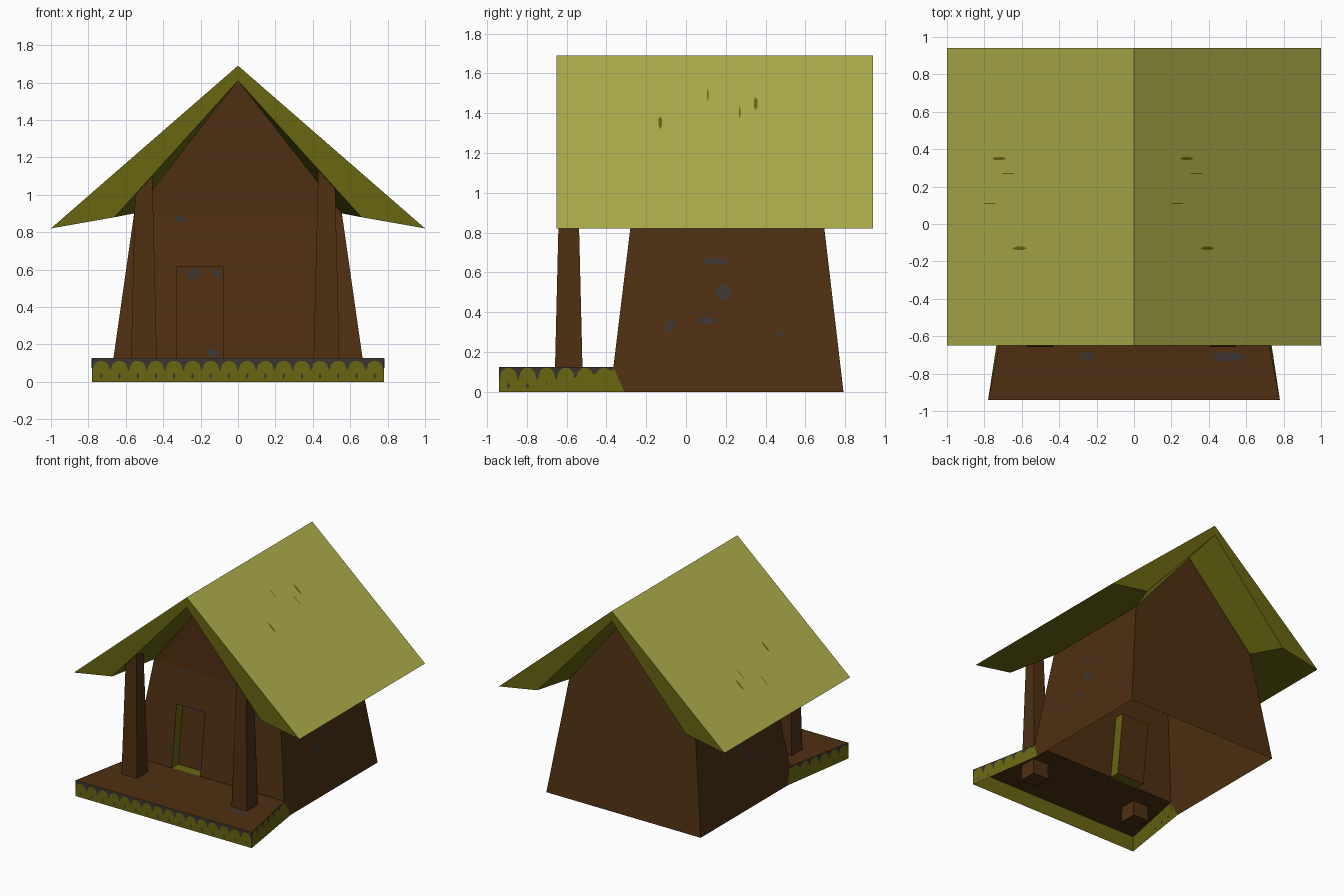
import bpy, bmesh, math
from mathutils import Vector

if "Cube" in bpy.data.objects:
    bpy.data.objects.remove(bpy.data.objects["Cube"])


def mat(name, rgb):
    m = bpy.data.materials.new(name)
    lin = [((c / 255 + 0.055) / 1.055) ** 2.4 for c in rgb]
    m.diffuse_color = (*lin, 1)
    m.use_nodes = True
    m.node_tree.nodes["Principled BSDF"].inputs["Base Color"].default_value = m.diffuse_color
    return m


BROWN = mat("brown wood", (78, 47, 17))
THATCH = mat("light olive thatch", (174, 174, 75))
MOSS = mat("dark moss", (104, 102, 17))
GREY = mat("dark grey", (60, 54, 50))


def build(name, polys, mats, recalc=True):
    """polys: list of (points, material index)."""
    bm = bmesh.new()
    for pts, mi in polys:
        f = bm.faces.new([bm.verts.new(p) for p in pts])
        f.material_index = mi
    bmesh.ops.remove_doubles(bm, verts=bm.verts, dist=0.0005)
    if recalc:
        bmesh.ops.recalc_face_normals(bm, faces=bm.faces)
    me = bpy.data.meshes.new(name)
    bm.to_mesh(me)
    bm.free()
    for m in mats:
        me.materials.append(m)
    ob = bpy.data.objects.new(name, me)
    bpy.context.collection.objects.link(ob)
    return ob


# Wall slopes
EZ, PZ, DECK = 0.90, 1.61, 0.126
def sx(z): return 0.684 - 0.143 * z
def fy(z): return -0.38 + 0.122 * z
def by(z): return 0.791 - 0.117 * z
def front(x, z, d=0.0): return (x, fy(z) + d, z)


# House shell, open underneath, with a recessed door
D0, D1, DT, DEP = -0.33, -0.08, 0.615, 0.08
walls = []
for s in (1, -1):
    walls.append(([(s * sx(DECK), fy(DECK), DECK), (s * sx(0), -0.31, 0), (s * sx(0), by(0), 0),
                   (s * sx(EZ), by(EZ), EZ), (s * sx(EZ), fy(EZ), EZ)], 0))
walls.append(([(-sx(0), by(0), 0), (sx(0), by(0), 0), (sx(EZ), by(EZ), EZ),
               (0, by(PZ), PZ), (-sx(EZ), by(EZ), EZ)], 0))
walls.append(([front(-sx(EZ), EZ), front(sx(EZ), EZ), (0, fy(EZ), PZ)], 0))
walls.append(([front(-sx(DECK), DECK), front(D0, DECK), front(D0, DT), front(-sx(DT), DT)], 0))
walls.append(([front(D1, DECK), front(sx(DECK), DECK), front(sx(DT), DT), front(D1, DT)], 0))
walls.append(([front(-sx(DT), DT), front(D0, DT), front(D1, DT), front(sx(DT), DT),
               front(sx(EZ), EZ), front(-sx(EZ), EZ)], 0))
build("house_walls", walls, [BROWN])
corners = [(D0, DECK), (D1, DECK), (D1, DT), (D0, DT)]
door = [([front(x, z, DEP) for x, z in corners], 0)]
for i in range(4):
    a, b = corners[i], corners[(i + 1) % 4]
    door.append(([front(*a), front(*b), front(*b, DEP), front(*a, DEP)], 1))
build("door_recess", door, [BROWN, MOSS])

# Roof: thatch slopes, mossy ends and undersides
RF, RB, RZ = -0.65, 0.94, 1.69
roof = []
for s in (1, -1):
    top, eave, inner, peak = (0, RZ), (s, 0.82), (s * 0.66, 0.88), (0, PZ)
    P = lambda p, y: (p[0], y, p[1])
    roof.append(([P(top, RF), P(eave, RF), P(eave, RB), P(top, RB)], 0))
    for y, wy, wp in ((RF, fy(EZ), fy(EZ)), (RB, by(EZ), by(PZ))):
        roof.append(([P(top, y), P(eave, y), P(inner, y), P(peak, y)], 1))
        roof.append(([P(peak, y), P(inner, y), (s * sx(EZ), wy, EZ), (0, wp, PZ)], 1))
    roof.append(([P(eave, RF), P(inner, RF), (s * sx(EZ), fy(EZ), EZ),
                  (s * sx(EZ), by(EZ), EZ), P(inner, RB), P(eave, RB)], 1))
build("roof", roof, [THATCH, MOSS])

# Porch deck, hollow underneath, with mossy skirt
PX, PY = 0.78, -0.94
bx = sx(DECK)
deck = [([(-PX, PY, DECK), (PX, PY, DECK), (bx, fy(DECK), DECK), (-bx, fy(DECK), DECK)], 0),
        ([(-PX, PY, 0), (PX, PY, 0), (PX, PY, DECK), (-PX, PY, DECK)], 1)]
for s in (1, -1):
    deck.append(([(s * PX, PY, 0), (s * sx(0), -0.31, 0),
                  (s * bx, fy(DECK), DECK), (s * PX, PY, DECK)], 1))
build("porch_deck", deck, [BROWN, MOSS])


# Grey gaps between the scalloped moss on the skirt
def scallops(name, a, b, n, crest):
    a, b = Vector(a), Vector(b)
    out = (b - a).cross(Vector((0, 0, 1))).normalized() * 0.003
    at = lambda t, z: a.lerp(b, t / n) + out + Vector((0, 0, z))
    low = lambda u: 0.055 + (crest - 0.055) * math.sqrt(max(0, 1 - (2 * u - 1) ** 2))
    polys = []
    for i in range(n):
        for k in range(8):
            u, v = k / 8, (k + 1) / 8
            polys.append(([at(i + u, low(u)), at(i + v, low(v)),
                           at(i + v, DECK - 0.001), at(i + u, DECK - 0.001)], 0))
        polys.append(([at(i + .42, 0.03), at(i + .5, 0.012), at(i + .58, 0.03), at(i + .5, 0.05)], 0))
    build(name, polys, [GREY], False)


scallops("skirt_front_gaps", (-PX, PY, 0), (PX, PY, 0), 16, 0.112)
scallops("skirt_right_gaps", (PX, PY, 0), (bx, fy(DECK), 0), 6, 0.122)
scallops("skirt_left_gaps", (-bx, fy(DECK), 0), (-PX, PY, 0), 6, 0.122)

# Tapered porch posts
for name, cx in (("left_post", -0.503), ("right_post", 0.473)):
    ring = lambda h, z: [(cx + i * h, -0.589 + j * h, z) for i, j in ((-1, -1), (1, -1), (1, 1), (-1, 1))]
    lo, hi = ring(0.072, 0.0), ring(0.044, 1.15)
    polys = [(lo, 0), (hi, 0)]
    polys += [([lo[i], lo[(i + 1) % 4], hi[(i + 1) % 4], hi[i]], 0) for i in range(4)]
    build(name, polys, [BROWN])


# Small weathering patches as thin plates
def patches(name, m, u, v, items):
    u, v = Vector(u).normalized(), Vector(v).normalized()
    n = u.cross(v) * 0.003
    polys = []
    for c, w, h in items:
        c = Vector(c) + n
        polys.append(([c + u * (w / 2 * math.cos(t * math.pi / 3)) + v * (h / 2 * math.sin(t * math.pi / 3))
                       for t in range(6)], 0))
    build(name, polys, [m], False)


side = [(0.15, 0.655, 0.14, 0.035), (0.19, 0.50, 0.09, 0.09), (0.11, 0.36, 0.11, 0.04),
        (-0.08, 0.33, 0.05, 0.06), (0.47, 0.29, 0.03, 0.04)]
patches("right_wall_spots", GREY, (0, 1, 0), (-0.143, 0, 1),
        [((sx(z), y, z), w, h) for y, z, w, h in side])
patches("left_wall_spots", GREY, (0, -1, 0), (0.143, 0, 1),
        [((-sx(z), y, z), w, h) for y, z, w, h in side])
patches("front_wall_spots", GREY, (1, 0, 0), (0, 0.122, 1), [(front(-0.31, 0.87), 0.07, 0.035)])
patches("door_spots", GREY, (1, 0, 0), (0, 0.122, 1),
        [(front(-0.24, 0.575, DEP), 0.07, 0.06), (front(-0.11, 0.58, DEP), 0.05, 0.05),
         (front(-0.13, 0.155, DEP), 0.07, 0.05)])
patches("deck_spots", GREY, (1, 0, 0), (0, 1, 0),
        [((-0.25, -0.71, DECK), 0.08, 0.05), ((0.50, -0.71, DECK), 0.2, 0.05)])
streaks = [(-0.72, 0.35, 0.02), (-0.61, -0.13, 0.02), (-0.77, 0.11, 0.008), (-0.67, 0.27, 0.008)]
patches("roof_left_streaks", MOSS, (1, 0, 0.87), (0, 1, 0),
        [((x, y, RZ + 0.87 * x), 0.1, h) for x, y, h in streaks])
patches("roof_right_streaks", MOSS, (1, 0, -0.87), (0, 1, 0),
        [((x + 1, y, RZ - 0.87 * (x + 1)), 0.1, h) for x, y, h in streaks])
